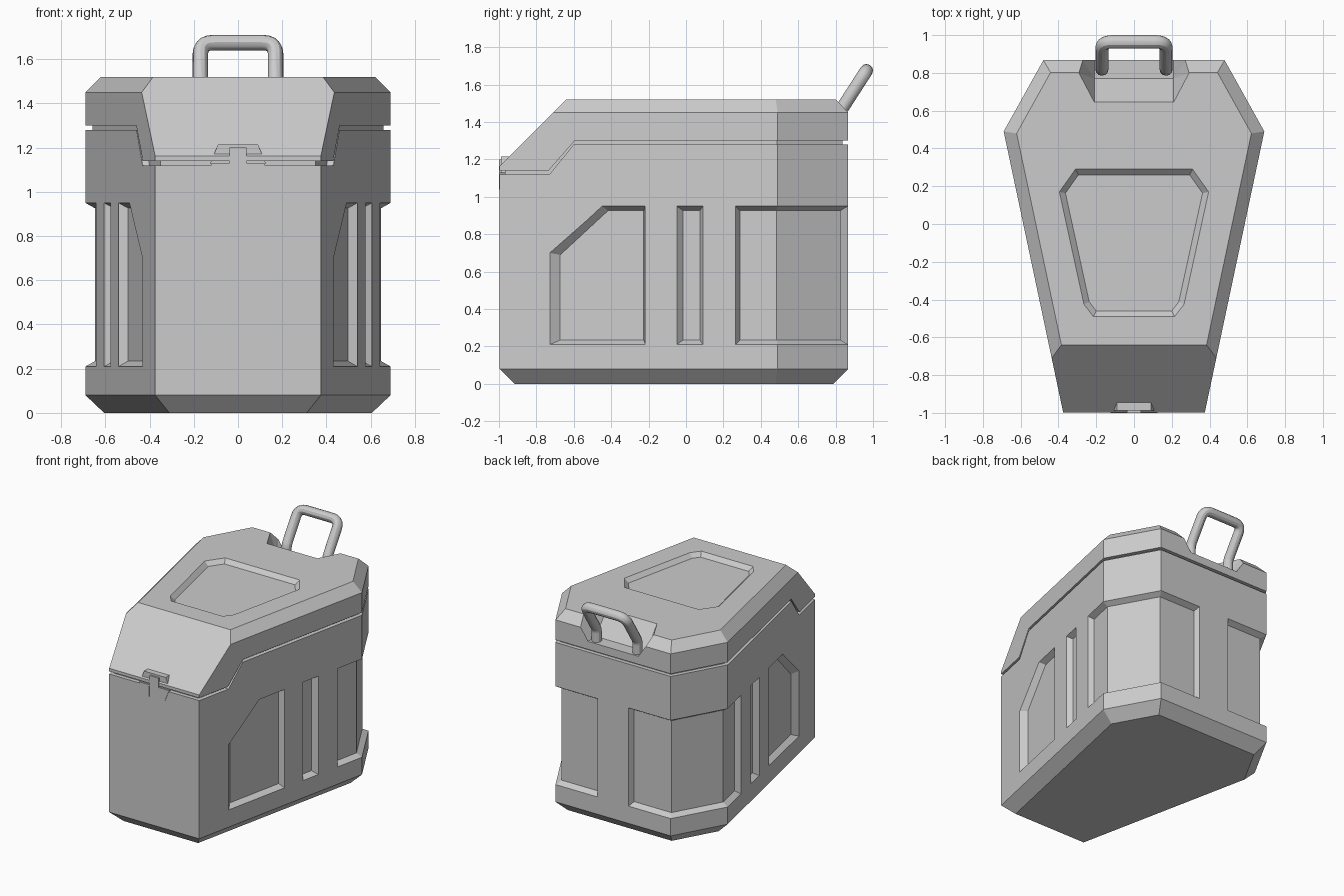
import bpy, bmesh
from mathutils import Vector

if "Cube" in bpy.data.objects:
    bpy.data.objects.remove(bpy.data.objects["Cube"])

# plan outline, counter-clockwise from the front left corner
PLAN = [(-.375, -.997), (.375, -.997), (.69, .49), (.48, .867), (-.48, .867), (-.69, .49)]


def inset(poly, d):
    """Mitred inset of a closed counter-clockwise 2D loop."""
    pts, out = [Vector(p) for p in poly], []
    for i, p in enumerate(pts):
        a = (p - pts[i - 1]).normalized()
        b = (pts[(i + 1) % len(pts)] - p).normalized()
        na, nb = Vector((-a.y, a.x)), Vector((-b.y, b.x))
        out.append(p + (na + nb) * d / (1 + na.dot(nb)))
    return out


def make(name, verts, faces=None):
    """Mesh object from faces, or the convex hull when none are given."""
    bm = bmesh.new()
    vs = [bm.verts.new(v) for v in verts]
    if faces is None:
        bmesh.ops.convex_hull(bm, input=vs)
    else:
        for f in faces:
            bm.faces.new([vs[i] for i in dict.fromkeys(f)])
    bmesh.ops.recalc_face_normals(bm, faces=bm.faces)
    me = bpy.data.meshes.new(name)
    bm.to_mesh(me)
    bm.free()
    ob = bpy.data.objects.new(name, me)
    bpy.context.collection.objects.link(ob)
    return ob


def loft(name, rings, strip_caps=False):
    """Skin equal-length 3D loops and cap both ends."""
    n, m = len(rings[0]), len(rings)
    faces = [(r * n + i, r * n + (i + 1) % n, (r + 1) * n + (i + 1) % n, (r + 1) * n + i)
             for r in range(m - 1) for i in range(n)]
    for base in (0, (m - 1) * n):
        if strip_caps:
            faces += [tuple(base + k for k in (i, i + 1, n - 2 - i, n - 1 - i))
                      for i in range((n - 1) // 2)]
        else:
            faces.append(tuple(range(base, base + n)))
    return make(name, [p for r in rings for p in r], faces)


def hull_rings(name, levels):
    return loft(name, [[(p.x, p.y, z) for p in inset(PLAN, d)] for z, d in levels])


def side_prism(profile):
    return loft("cutter", [[(x, y, z) for y, z in profile] for x in (-1, 1)])


def front_prism(name, profile, y0, y1):
    return loft(name, [[(x, y, z) for x, z in profile] for y in (y0, y1)])


def boolean(ob, cutter, op):
    mod = ob.modifiers.new("cut", 'BOOLEAN')
    mod.object, mod.operation, mod.solver = cutter, op, 'EXACT'
    bpy.context.view_layer.objects.active = ob
    bpy.ops.object.modifier_apply(modifier=mod.name)
    bpy.data.objects.remove(cutter)


def wall(u, z, o, sign):
    """Point on the side/back wall: u runs along y, then round the back corner."""
    h = inset(PLAN, -o)
    path = [(-1, h[1]), (.49, h[2]), (.865, h[3]), (1.345, Vector((0, h[3].y)))]
    for (u0, a), (u1, b) in zip(path, path[1:]):
        if u <= u1 or u1 == 1.345:
            p = a.lerp(b, (u - u0) / (u1 - u0))
            return (sign * p.x, p.y, z)


# body with bottom chamfer and stepped top
rim = [(-.73, 1.12), (-.60, 1.28), (1.1, 1.28)]
body = hull_rings("body", [(0, .08), (.08, 0), (1.4, 0)])
boolean(body, side_prism([(1.1, -.1), (-1.1, -.1), (-1.1, 1.12)] + rim), 'INTERSECT')

# recessed wall panels, the last one wrapping the back corner
panels = [
    [(-.73, .21), (-.22, .21), (-.22, .95), (-.45, .95), (-.73, .70)],
    [(-.05, .21), (.09, .21), (.09, .95), (-.05, .95)],
    [(.265, .21), (.49, .21), (.865, .21), (1.215, .21),
     (1.215, .95), (.865, .95), (.49, .95), (.265, .95)],
]
for sign in (1, -1):
    for p in panels:
        rings = [[wall(q.x, q.y, o, sign) for q in inset(p, -o * .6)] for o in (.02, -.04)]
        boolean(body, loft("cutter", rings, True), 'DIFFERENCE')

# inner seal visible in the gap under the lid
seal = hull_rings("lid_seal", [(1.0, .03), (1.4, .03)])
boolean(seal, side_prism([(1.1, 1.05), (-1.1, 1.05), (-1.1, 1.16)]
                         + [(y, z + .04) for y, z in rim]), 'INTERSECT')

# lid with chamfered top and sloping front
lid = hull_rings("lid", [(1.0, 0), (1.45, 0), (1.52, .065)])
boolean(lid, side_prism([(-1.02, 1.14), (-.735, 1.14), (-.595, 1.30), (1.1, 1.30),
                         (1.1, 1.6), (-.56, 1.6)]), 'INTERSECT')

# shallow panel in the lid top
top = [(.215, -.49), (.265, -.425), (.395, .17), (.31, .29)]
top += [(-x, y) for x, y in reversed(top)]
boolean(lid, loft("cutter", [[(p.x, p.y, 1.52 + o) for p in inset(top, -o)]
                             for o in (.02, -.03)], True), 'DIFFERENCE')

# handle recess at the back of the lid
notch = [(.21, .629, 1.54), (.21, .77, 1.36), (.21, .95, 1.36), (.30, .80, 1.54), (.33, .95, 1.54)]
boolean(lid, make("cutter", [(s * x, y, z) for x, y, z in notch for s in (1, -1)]), 'DIFFERENCE')

# bent tube handle with rounded corners
half = [(.17, .82, 1.33), (.17, .82, 1.45), (.17, .965, 1.675)]
ctrl = [Vector(p) for p in half] + [Vector((-x, y, z)) for x, y, z in reversed(half)]
path = [ctrl[0]]
for i in range(1, len(ctrl) - 1):
    r = .06 if i in (2, 3) else .025
    c = ctrl[i]
    a = c + (ctrl[i - 1] - c).normalized() * r
    b = c + (ctrl[i + 1] - c).normalized() * r
    path += [a.lerp(c, t / 5).lerp(c.lerp(b, t / 5), t / 5) for t in range(6)]
path.append(ctrl[-1])
cu = bpy.data.curves.new("handle", 'CURVE')
cu.dimensions, cu.bevel_depth, cu.bevel_resolution, cu.use_fill_caps = '3D', .035, 4, True
sp = cu.splines.new('POLY')
sp.points.add(len(path) - 1)
for pt, p in zip(sp.points, path):
    pt.co = (*p, 1)
handle = bpy.data.objects.new("handle", cu)
bpy.context.collection.objects.link(handle)
bpy.ops.object.select_all(action='DESELECT')
handle.select_set(True)
bpy.context.view_layer.objects.active = handle
bpy.ops.object.convert(target='MESH')
bpy.ops.object.shade_smooth_by_angle()

# front latch: forked plate, upper bracket and button
fork = [(.04, 1.12), (.04, 1.04), (.09, 1.04), (.125, 1.13)]
front_prism("latch_plate", fork + [(-x, z) for x, z in reversed(fork)], -1, -.95)
front_prism("latch_bracket", [(-.125, 1.13), (.125, 1.13), (.09, 1.215), (-.09, 1.215)], -.988, -.935)
front_prism("latch_button", [(-.038, 1.125), (.038, 1.125), (.038, 1.2), (-.038, 1.2)], -1, -.945)
